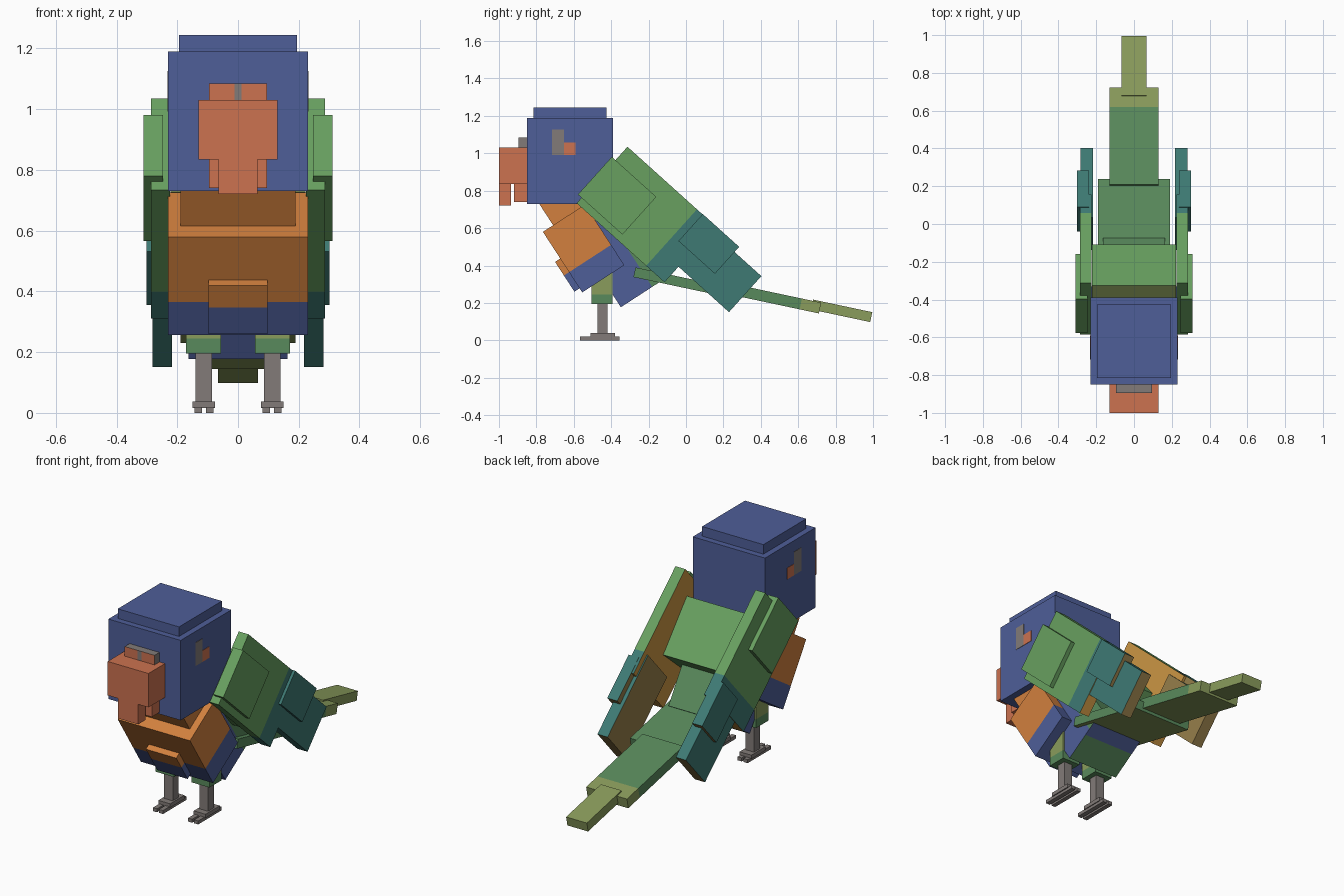
import bpy, bmesh
from math import radians
from mathutils import Matrix, Vector

cube = bpy.data.objects.get("Cube")
if cube:
    bpy.data.objects.remove(cube, do_unlink=True)

PALETTE = {
    "blue": (78, 94, 152), "coral": (204, 114, 80), "orange": (210, 128, 62),
    "grey": (130, 123, 120), "leaf_green": (104, 160, 96), "moss_green": (89, 138, 92),
    "olive": (138, 156, 92), "teal": (62, 122, 116), "amber": (204, 150, 68),
    "tan": (150, 126, 74),
}


def linear(c):
    c /= 255
    return c / 12.92 if c < 0.04 else ((c + 0.055) / 1.055) ** 2.4


MATS = {}
for key, rgb in PALETTE.items():
    mat = bpy.data.materials.new(key)
    mat.use_nodes = True
    colour = (*[linear(c) for c in rgb], 1)
    mat.diffuse_color = colour
    bsdf = next(n for n in mat.node_tree.nodes if n.type == "BSDF_PRINCIPLED")
    bsdf.inputs["Base Color"].default_value = colour
    bsdf.inputs["Roughness"].default_value = 0.9
    MATS[key] = mat


def box(name, x, s, r, paint, frame=(0, 0, 0), cuts=()):
    """Box spanning x, s (backward) and r (upward) in a frame (y, z, downward pitch).
    paint is a colour name, or a rule (centre, normal) -> colour name."""
    bm = bmesh.new()
    bmesh.ops.create_cube(bm, size=1)
    for v in bm.verts:
        for i, span in enumerate((x, s, r)):
            v.co[i] = max(span) if v.co[i] > 0 else min(span)
    for axis, value in cuts:
        co, no = Vector(), Vector()
        co[axis], no[axis] = value, 1
        geom = bm.verts[:] + bm.edges[:] + bm.faces[:]
        bmesh.ops.bisect_plane(bm, geom=geom, plane_co=co, plane_no=no)
    bm.normal_update()
    mesh = bpy.data.meshes.new(name)
    used = []
    for f in bm.faces:
        key = paint if isinstance(paint, str) else paint(f.calc_center_median(), f.normal)
        if key not in used:
            used.append(key)
        f.material_index = used.index(key)
    bm.to_mesh(mesh)
    bm.free()
    for key in used:
        mesh.materials.append(MATS[key])
    obj = bpy.data.objects.new(name, mesh)
    bpy.context.collection.objects.link(obj)
    y, z, pitch = frame
    obj.matrix_world = Matrix.Translation((0, y, z)) @ Matrix.Rotation(-radians(pitch), 4, "X")
    return obj


def wide(w):
    return (-w, w)


# Head and beak
box("head", wide(.23), (-.85, -.39), (.73, 1.19), "blue")
box("crown", wide(.195), (-.815, -.425), (1.19, 1.245), "blue")
box("beak", wide(.13), (-1, -.85), (.835, 1.03), "coral")
box("beak_tip", wide(.065), (-1, -.935), (.72, .835), "coral")
box("lower_beak", wide(.095), (-.92, -.85), (.74, .835), "coral")
box("cere", wide(.095), (-.895, -.85), (1.03, 1.085),
    lambda c, n: "coral" if n.y < -.5 and abs(c.x) > .012 else "grey",
    cuts=[(0, -.012), (0, .012)])

# Body, pitched steeply
BODY = (-.765, .58, 57)


def chest_paint(c, n):
    return "blue" if c.y > .257 else "orange"


def belly_paint(c, n):
    if n.y > .5:
        return "moss_green" if c.z < .29 else "blue"
    return "moss_green" if c.z > .33 or n.z > .5 else "blue"


box("chest", wide(.23), (0, .386), (0, .268), chest_paint, BODY, [(1, .257)])
box("chest_plate", wide(.097), (.17, .36), (-.033, .01), chest_paint, BODY, [(1, .257)])
box("neck", wide(.19), (-.15, .03), (.065, .42),
    lambda c, n: "orange" if c.z < .27 else "olive", BODY, [(2, .27)])
box("belly", wide(.163), (.02, .565), (.13, .458), belly_paint, BODY, [(2, .29), (2, .33)])
box("mantle", wide(.222), (0, .335), (-.23, 0),
    lambda c, n: "olive" if n.y < -.5 else "leaf_green", (-.325, .876, 50))

# Tail in three overlapping slabs
TAIL = (-.27, .39, 12)


def tail_paint(c, n):
    return "olive" if c.y > .905 or n.z < -.5 else "moss_green"


box("tail_base", wide(.19), (0, .52), (-.053, 0), tail_paint, TAIL)
box("tail_middle", wide(.13), (.485, 1.01), (-.037, .022), tail_paint, TAIL, [(1, .905)])
box("tail_tip", wide(.066), (.965, 1.288), (-.025, .029), "olive", TAIL)

# Paired parts: eyes, wings and legs
WING = (-.313, 1.035, 42)
for side, k in (("left", 1), ("right", -1)):
    def span(a, b):
        return (k * a, k * b)

    def inner(c, n):
        return n.x * k < -.5

    def wing_paint(c, n):
        if inner(c, n) or (n.y > .5):
            return "amber"
        return "teal" if c.y > .5 else "leaf_green"

    def feather_paint(c, n):
        return "tan" if inner(c, n) or n.y > .5 else "teal"

    box(side + "_eye", span(.228, .232), (-.717, -.653), (.992, 1.126), "grey")
    box(side + "_eye_corner", span(.228, .232), (-.653, -.59), (.992, 1.057), "coral")

    box(side + "_wing", span(.224, .286), (0, .632), (-.406, 0), wing_paint, WING, [(1, .5)])
    box(side + "_wing_shoulder", span(.247, .311), (-.026, .294), (-.367, -.096),
        "leaf_green", WING)
    box(side + "_wing_feather", span(.217, .282), (.5, .995), (-.294, -.035),
        feather_paint, WING)
    box(side + "_wing_covert", span(.238, .302), (.54, .802), (-.192, .002),
        feather_paint, WING)

    box(side + "_thigh", span(.056, .171), (-.504, -.392), (.195, .38),
        lambda c, n: "olive" if c.z > .245 else "moss_green", cuts=[(2, .245)])
    box(side + "_shin", span(.085, .14), (-.472, -.419), (.03, .2), "grey")
    box(side + "_foot", span(.075, .15), (-.51, -.38), (.016, .038), "grey")
    for toe, x in (("inner", .08), ("outer", .118)):
        box(f"{side}_{toe}_toe", span(x, x + .026), (-.568, -.355), (0, .02), "grey")
